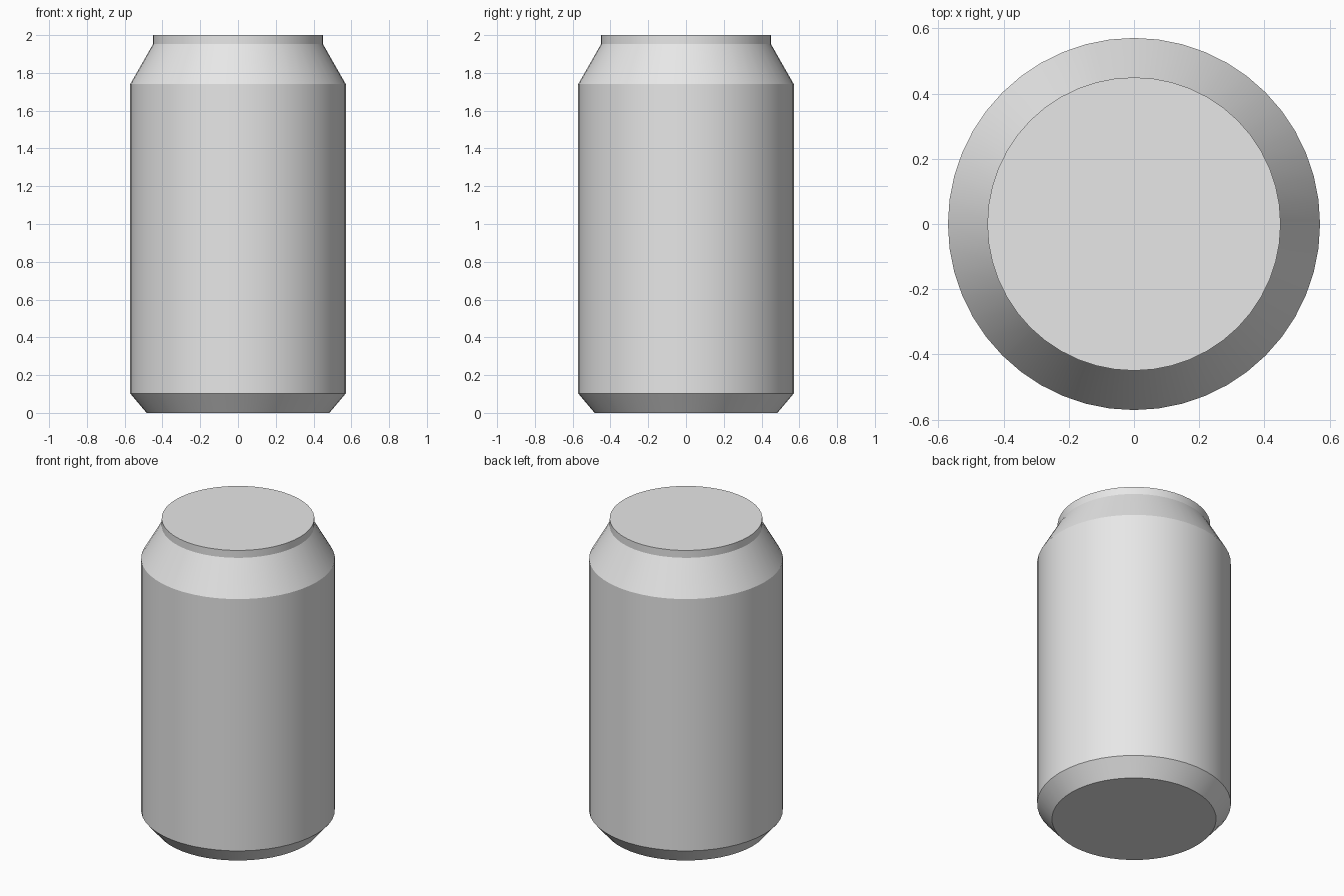
import bpy
import bmesh
import math
from mathutils import Matrix

if "Cube" in bpy.data.objects:
    bpy.data.objects.remove(bpy.data.objects["Cube"], do_unlink=True)

SIDES = 48
# Radius and height from the base to the lid
PROFILE = [(0.484, 0), (0.571, 0.103), (0.571, 1.74), (0.45, 1.952), (0.45, 2)]

# Plain metal colour
metal = bpy.data.materials.new("grey_metal")
metal.use_nodes = True
grey = (0.8, 0.8, 0.8, 1)
metal.diffuse_color = grey
metal.node_tree.nodes["Principled BSDF"].inputs["Base Color"].default_value = grey

# Can: stacked rings bridged into walls, closed by a flat base and lid
bm = bmesh.new()
rings = []
for radius, height in PROFILE:
    ring = bmesh.ops.create_circle(bm, segments=SIDES, radius=radius,
                                   matrix=Matrix.Translation((0, 0, height)))
    rings.append(ring["verts"])
for lower, upper in zip(rings, rings[1:]):
    for i in range(SIDES):
        j = (i + 1) % SIDES
        bm.faces.new((lower[i], lower[j], upper[j], upper[i]))
bm.faces.new(rings[0])
bm.faces.new(rings[-1])
bmesh.ops.recalc_face_normals(bm, faces=bm.faces)

mesh = bpy.data.meshes.new("can_body")
bm.to_mesh(mesh)
bm.free()
mesh.materials.append(metal)
can = bpy.data.objects.new("can_body", mesh)
bpy.context.collection.objects.link(can)

# Smooth round walls with crisp shoulder, base and lid edges
bpy.ops.object.select_all(action="DESELECT")
can.select_set(True)
bpy.context.view_layer.objects.active = can
bpy.ops.object.shade_smooth_by_angle(angle=math.radians(25))
